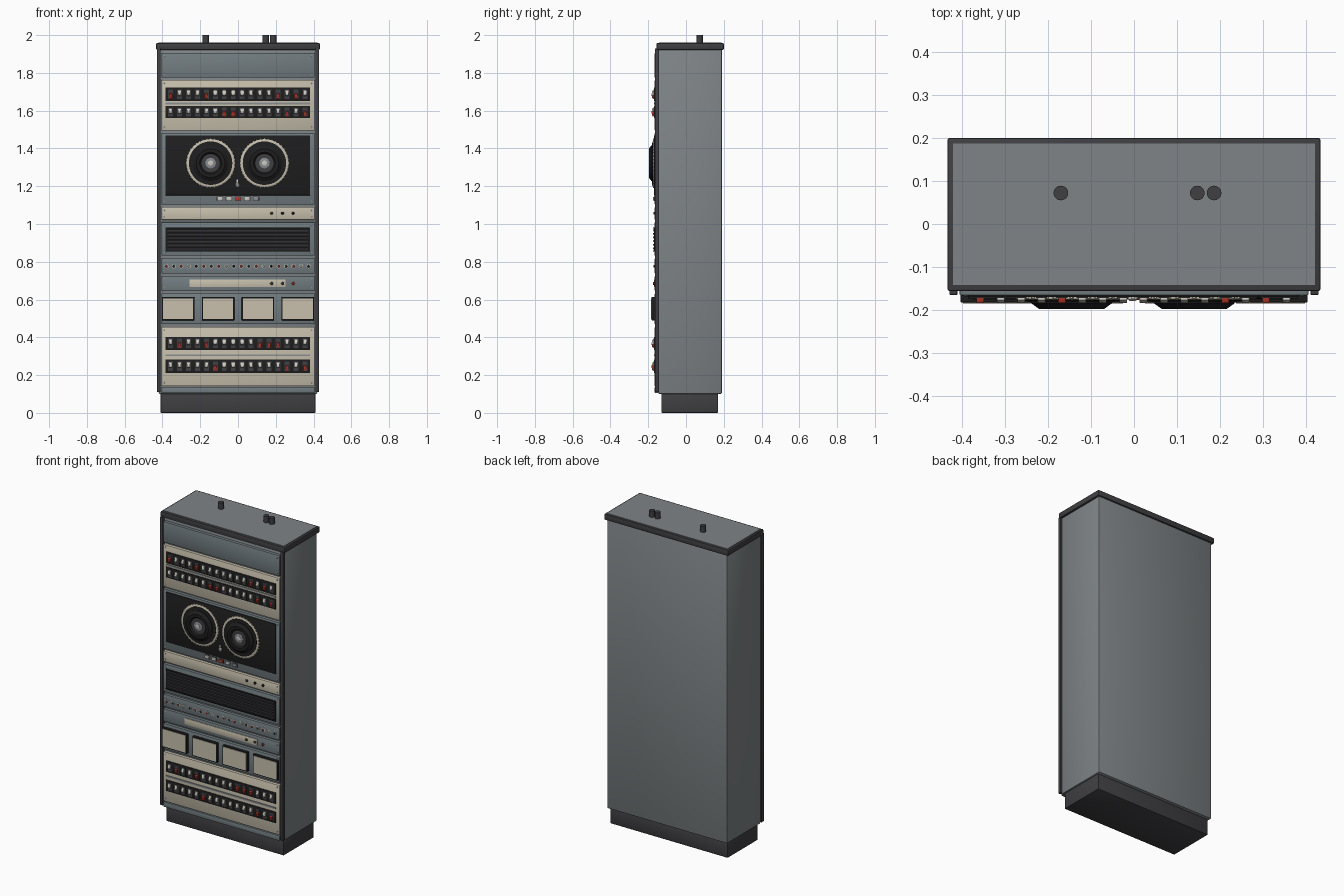
import bpy
import bmesh
import math
from mathutils import Matrix, Vector

cube = bpy.data.objects.get("Cube")
if cube:
    bpy.data.objects.remove(cube)


def material(name, r, g, b):
    m = bpy.data.materials.new(name)
    m.use_nodes = True
    m.diffuse_color = (r, g, b, 1)
    m.node_tree.nodes["Principled BSDF"].inputs["Base Color"].default_value = (r, g, b, 1)
    return m


GRAY = material("cabinet gray", 0.21, 0.23, 0.24)
PANEL = material("panel blue gray", 0.17, 0.205, 0.22)
DARK = material("dark trim", 0.05, 0.05, 0.056)
BLACK = material("black", 0.013, 0.013, 0.014)
CREAM = material("cream", 0.58, 0.53, 0.42)
PALE = material("pale switch", 0.6, 0.58, 0.52)
RED = material("red", 0.45, 0.04, 0.025)
STEEL = material("screw steel", 0.25, 0.27, 0.29)


def finish(name, bm, mat, smooth=False):
    bmesh.ops.recalc_face_normals(bm, faces=bm.faces[:])
    mesh = bpy.data.meshes.new(name)
    bm.to_mesh(mesh)
    bm.free()
    mesh.materials.append(mat)
    if smooth:
        mesh.shade_smooth()
        mesh.set_sharp_from_angle(angle=math.radians(35))
    ob = bpy.data.objects.new(name, mesh)
    bpy.context.collection.objects.link(ob)
    return ob


def box(name, x, y, z, mat, bevel=0.0, tilt=0.0):
    """Box from (low, high) ranges, optionally bevelled and tilted about x."""
    bm = bmesh.new()
    bmesh.ops.create_cube(bm, size=1)
    size = [b - a for a, b in (x, y, z)]
    mid = Vector([(a + b) / 2 for a, b in (x, y, z)])
    bmesh.ops.scale(bm, vec=size, verts=bm.verts)
    if bevel:
        bmesh.ops.bevel(bm, geom=bm.edges[:], offset=bevel, segments=2,
                        profile=0.5, affect='EDGES')
    bm.transform(Matrix.Translation(mid) @ Matrix.Rotation(math.radians(tilt), 4, 'X'))
    return finish(name, bm, mat, bevel > 0)


def lathe(name, profile, centre, mat, sides=32, axis='Y'):
    """Turn (radius, height) points; height runs towards the front or up."""
    bm = bmesh.new()
    rings = []
    for r, h in profile:
        ring = []
        for i in range(sides):
            a = math.tau * i / sides
            u, v = r * math.cos(a), r * math.sin(a)
            ring.append(bm.verts.new((u, -h, v) if axis == 'Y' else (u, v, h)))
        rings.append(ring)
    for lo, hi in zip(rings, rings[1:]):
        for i in range(sides):
            j = (i + 1) % sides
            bm.faces.new((lo[i], lo[j], hi[j], hi[i]))
    bm.faces.new(rings[0])
    bm.faces.new(rings[-1])
    bm.transform(Matrix.Translation(centre))
    return finish(name, bm, mat, True)


def stud(name, x, z, r, mat, depth=0.006, y=-0.165, sides=10):
    return lathe(name, [(r, -0.002), (r, depth * 0.7), (r * 0.7, depth)], (x, y, z), mat, sides)


# Cabinet shell, plinth and lid
box("cabinet_body", (-0.42, 0.42), (-0.148, 0.19), (0.1, 1.93), GRAY, 0.008)
box("plinth", (-0.41, 0.41), (-0.13, 0.17), (0, 0.105), DARK, 0.004)
box("lid_trim", (-0.433, 0.433), (-0.156, 0.2), (1.922, 1.958), DARK, 0.005)
box("lid_panel", (-0.42, 0.42), (-0.142, 0.187), (1.95, 1.961), GRAY)
for i, x in enumerate((-0.17, 0.147, 0.186)):
    lathe(f"cable_gland_{i}", [(0.017, 0), (0.017, 0.045)], (x, 0.072, 1.955), DARK, 20, 'Z')
for side, s in (("left", 1), ("right", -1)):
    box(f"front_post_{side}", sorted((s * 0.41, s * 0.429)), (-0.165, -0.142), (0.11, 1.93), DARK, 0.003)

# Rack panels, stacked from bottom to top
panels = {
    "bottom_blank": (0.105, 0.137, PANEL),
    "lower_switch_panel": (0.142, 0.455, CREAM),
    "meter_panel": (0.47, 0.632, PANEL),
    "label_panel": (0.645, 0.725, PANEL),
    "lamp_panel": (0.738, 0.817, PANEL),
    "vent_panel": (0.832, 1.01, PANEL),
    "control_strip": (1.022, 1.09, CREAM),
    "tape_panel": (1.103, 1.482, PANEL),
    "upper_switch_panel": (1.495, 1.762, CREAM),
    "top_blank": (1.775, 1.905, PANEL),
}
for name, (lo, hi, mat) in panels.items():
    box(name, (-0.405, 0.405), (-0.166, -0.14), (lo, hi), mat, 0.003)
    if hi - lo > 0.06:
        for x in (-0.39, 0.39):
            for z in (lo + 0.016, hi - 0.016):
                stud(f"{name}_screw", x, z, 0.005, STEEL, 0.003, sides=8)


# Switch rows: a pressed-down switch is red, the rest point up
def switch_row(name, lo, hi, red):
    box(f"{name}_strip", (-0.384, 0.381), (-0.17, -0.16), (lo, hi), BLACK, 0.001)
    mid = (lo + hi) / 2
    for i in range(16):
        x = -0.357 + i * 0.0474
        down = i in red
        z = mid - 0.009 if down else mid + 0.006
        box(f"{name}_switch_{i}", (x - 0.009, x + 0.009), (-0.181, -0.166),
            (z - 0.013, z + 0.013), RED if down else PALE, 0.002, 15 if down else -15)
        box(f"{name}_well_{i}", (x - 0.013, x + 0.013), (-0.172, -0.166),
            (mid - 0.025, mid + 0.025), DARK)


switch_row("upper_row_a", 1.65, 1.722, (0, 4, 12, 14))
switch_row("upper_row_b", 1.56, 1.626, (6, 7, 13, 15))
switch_row("lower_row_a", 0.333, 0.403, (1, 4, 10, 11, 12))
switch_row("lower_row_b", 0.212, 0.282, (5, 13, 15))
for name, z in (("upper", 1.638), ("lower", 0.305)):
    box(f"{name}_divider", (-0.384, 0.381), (-0.17, -0.16), (z - 0.005, z + 0.005), STEEL)

# Tape deck with two reels
box("tape_deck_plate", (-0.384, 0.381), (-0.17, -0.16), (1.152, 1.468), BLACK, 0.001)
for side, x in (("right", -0.145), ("left", 0.14)):
    centre = (x, -0.168, 1.322)
    lathe(f"reel_rim_{side}", [(0.127, 0), (0.127, 0.006), (0.124, 0.008), (0.114, 0.008)],
          centre, CREAM, 64)
    for i in range(40):
        a = math.tau * i / 40
        stud(f"reel_tooth_{side}_{i}", x + 0.127 * math.cos(a), 1.322 + 0.127 * math.sin(a),
             0.005, CREAM, 0.005, -0.169, 6)
    lathe(f"reel_{side}", [(0.115, 0), (0.115, 0.01), (0.094, 0.012), (0.094, 0.016),
                           (0.076, 0.029), (0.058, 0.029), (0.05, 0.02), (0.03, 0.018)],
          centre, BLACK, 48)
    lathe(f"reel_ring_{side}", [(0.05, 0.012), (0.05, 0.021), (0.045, 0.021)], centre, DARK, 40)
    lathe(f"reel_hub_{side}", [(0.028, 0.015), (0.028, 0.023), (0.02, 0.025)], centre, STEEL, 16)
    lathe(f"reel_cap_{side}", [(0.014, 0.02), (0.014, 0.027), (0.01, 0.028)], centre, PALE, 12)
lathe("tape_guide", [(0.011, 0), (0.011, 0.006), (0.006, 0.01)], (-0.003, -0.169, 1.207), PALE, 12)
box("tape_guide_arm", (-0.007, 0.001), (-0.174, -0.168), (1.207, 1.235), PALE)
for i, mat in enumerate((PALE, PALE, RED, PALE, STEEL)):
    x = -0.096 + i * 0.048
    box(f"deck_button_bezel_{i}", (x - 0.017, x + 0.017), (-0.169, -0.16), (1.122, 1.146), DARK)
    box(f"deck_button_{i}", (x - 0.014, x + 0.014), (-0.176, -0.162), (1.125, 1.143), mat, 0.002)

# Control strip and label panel
box("label_plate", (-0.257, 0.252), (-0.169, -0.16), (0.666, 0.706), CREAM, 0.001)
for i, x in enumerate((0.178, 0.236, 0.292)):
    stud(f"control_knob_{i}", x, 1.057, 0.008, BLACK if i else DARK, 0.008)
    stud(f"label_knob_{i}", x, 0.685, 0.008, RED if i == 2 else DARK, 0.008, -0.167)

# Ventilation grille
box("grille_back", (-0.384, 0.381), (-0.169, -0.16), (0.855, 0.982), BLACK)
for z in (0.855, 0.976):
    box("grille_frame_rail", (-0.384, 0.381), (-0.174, -0.16), (z, z + 0.006), BLACK)
for i in range(6):
    z = 0.871 + i * 0.0192
    box(f"grille_slat_{i}", (-0.374, 0.371), (-0.174, -0.165), (z - 0.005, z + 0.005),
        DARK, 0, 20)

# Row of indicator lamps
for i in range(20):
    x = -0.379 + i * 0.0396
    stud(f"lamp_socket_{i}", x, 0.776, 0.011, PALE, 0.003, sides=14)
    stud(f"lamp_{i}", x, 0.776, 0.007, (RED, DARK, RED, PALE, BLACK)[i % 5], 0.008)

# Four square meters
for i in range(4):
    x = -0.317 + i * 0.2113
    box(f"meter_case_{i}", (x - 0.086, x + 0.086), (-0.182, -0.15), (0.49, 0.613), BLACK, 0.002)
    box(f"meter_face_{i}", (x - 0.08, x + 0.08), (-0.185, -0.178), (0.497, 0.606), CREAM)
